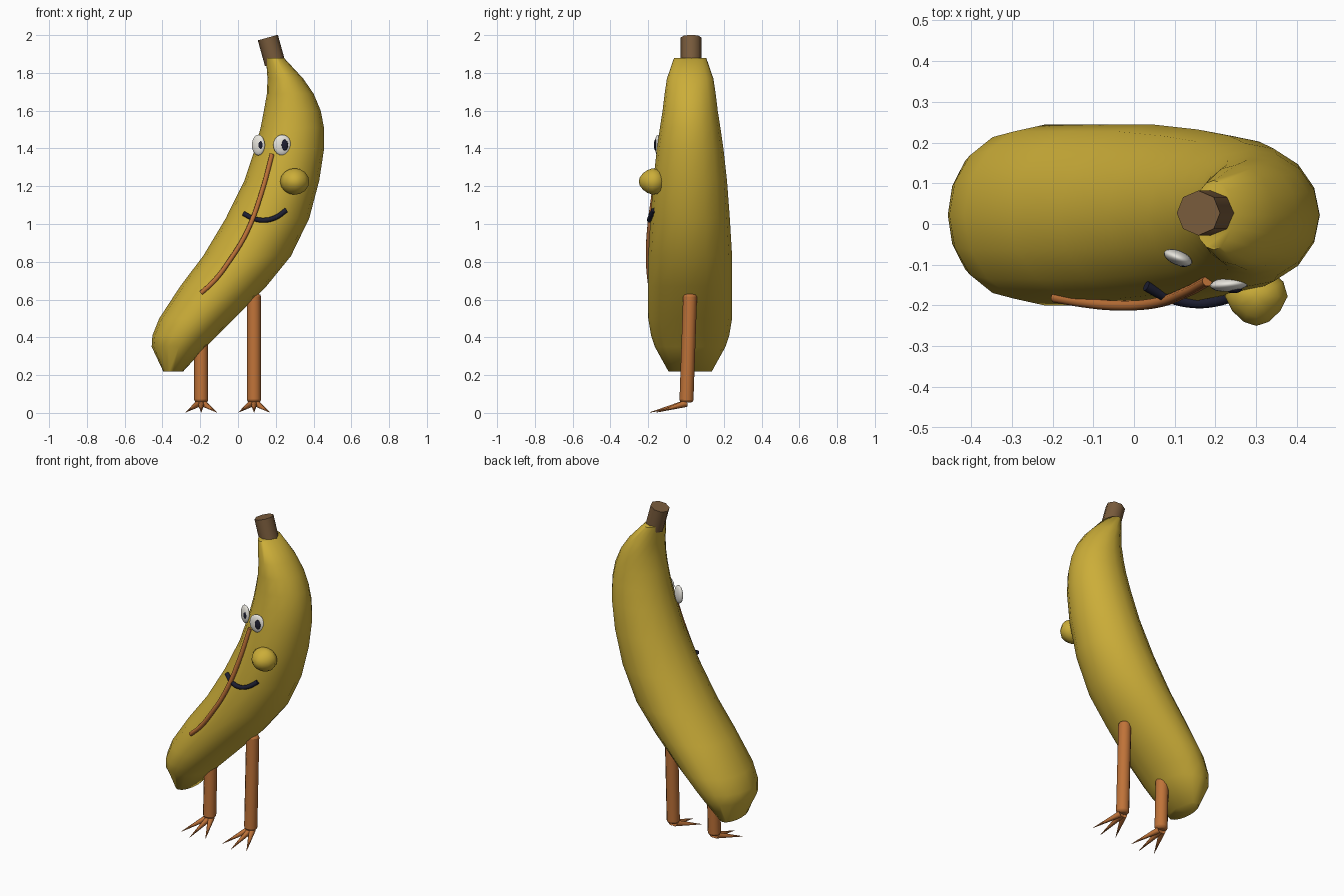
import bpy, bmesh, math
from mathutils import Vector

if "Cube" in bpy.data.objects:
    bpy.data.objects.remove(bpy.data.objects["Cube"])


def material(name, rgb):
    m = bpy.data.materials.new(name)
    m.diffuse_color = (*rgb, 1)
    m.use_nodes = True
    m.node_tree.nodes["Principled BSDF"].inputs["Base Color"].default_value = m.diffuse_color
    return m


YELLOW = material("banana yellow", (0.60, 0.42, 0.04))
ORANGE = material("leg orange", (0.52, 0.17, 0.04))
BROWN = material("stem brown", (0.19, 0.105, 0.045))
WHITE = material("eye white", (0.80, 0.78, 0.72))
DARK = material("ink navy", (0.012, 0.013, 0.03))


def finish(obj, name, mat, angle=50):
    obj.name = name
    obj.data.materials.clear()
    obj.data.materials.append(mat)
    bpy.ops.object.select_all(action='DESELECT')
    obj.select_set(True)
    bpy.context.view_layer.objects.active = obj
    bpy.ops.object.shade_smooth_by_angle(angle=math.radians(angle))
    return obj


def rod(name, a, b, r1, r2, mat, sides=12):
    """Tapered cylinder from point a to point b."""
    a, b = Vector(a), Vector(b)
    d = b - a
    bpy.ops.mesh.primitive_cone_add(vertices=sides, radius1=r1, radius2=r2, depth=d.length,
                                    location=(a + b) / 2,
                                    rotation=d.to_track_quat('Z', 'Y').to_euler())
    return finish(bpy.context.object, name, mat)


def ball(name, loc, size, mat, turn=0, segs=16, rings=10):
    bpy.ops.mesh.primitive_uv_sphere_add(segments=segs, ring_count=rings, radius=1, location=loc,
                                         rotation=(0, 0, math.radians(turn)))
    bpy.context.object.scale = size
    return finish(bpy.context.object, name, mat, 80)


def tube(name, points, radius, mat):
    """Round line through the given points."""
    cu = bpy.data.curves.new(name, 'CURVE')
    cu.dimensions = '3D'
    cu.bevel_depth = radius
    cu.bevel_resolution = 2
    cu.resolution_u = 5
    cu.use_fill_caps = True
    sp = cu.splines.new('BEZIER')
    sp.bezier_points.add(len(points) - 1)
    for bp, p in zip(sp.bezier_points, points):
        bp.co = p
        bp.handle_left_type = bp.handle_right_type = 'AUTO'
    obj = bpy.data.objects.new(name, cu)
    bpy.context.collection.objects.link(obj)
    bpy.ops.object.select_all(action='DESELECT')
    obj.select_set(True)
    bpy.context.view_layer.objects.active = obj
    bpy.ops.object.convert(target='MESH')
    return finish(bpy.context.object, name, mat)


# Banana body: level sections (height, left x, right x, half depth)
SECTIONS = [
    (0.22, -0.396, -0.29, 0.115), (0.35, -0.457, -0.17, 0.187), (0.41, -0.453, -0.11, 0.207),
    (0.50, -0.417, -0.02, 0.222), (0.67, -0.306, 0.15, 0.222), (0.83, -0.185, 0.28, 0.222),
    (1.03, -0.065, 0.377, 0.21), (1.23, 0.034, 0.43, 0.195), (1.40, 0.091, 0.456, 0.176),
    (1.51, 0.12, 0.455, 0.16), (1.60, 0.137, 0.438, 0.146), (1.69, 0.153, 0.40, 0.135),
    (1.77, 0.156, 0.345, 0.123), (1.88, 0.148, 0.243, 0.085),
]
SIDES = 16
bm = bmesh.new()
rings = []
for z, x0, x1, h in SECTIONS:
    ring = []
    for i in range(SIDES):
        t = 2 * math.pi * i / SIDES
        ring.append(bm.verts.new(((x0 + x1) / 2 + (x1 - x0) / 2 * math.cos(t),
                                  0.022 + h * math.sin(t), z)))
    rings.append(ring)
for lo, hi in zip(rings, rings[1:]):
    for i in range(SIDES):
        j = (i + 1) % SIDES
        bm.faces.new((lo[i], lo[j], hi[j], hi[i]))
bm.faces.new(rings[0][::-1])
bm.faces.new(rings[-1])
mesh = bpy.data.meshes.new("body")
bm.to_mesh(mesh)
bm.free()
body = bpy.data.objects.new("body", mesh)
bpy.context.collection.objects.link(body)
finish(body, "body", YELLOW, 60)

# Stem
rod("stem", (0.196, 0.027, 1.85), (0.158, 0.027, 1.987), 0.055, 0.055, BROWN, 8)

# Face: eyes with pupils, nose, smile
for side, x, y, turn, width in (("left", 0.108, -0.083, -22, 0.037), ("right", 0.234, -0.148, 5, 0.048)):
    ball(side + "_eye", (x, y, 1.418), (width, 0.018, 0.055), WHITE, turn)
    a = math.radians(turn)
    ball(side + "_pupil", (x + 0.012 + 0.014 * math.sin(a), y - 0.014 * math.cos(a), 1.418),
         (0.018, 0.008, 0.029), DARK, turn, 12, 8)
nose = ball("nose", (0.30, -0.178, 1.225), (0.077, 0.072, 0.07), YELLOW, 0, 12, 8)
for v in nose.data.vertices:  # narrow the nose toward its tip
    if v.co.y < 0:
        v.co.x *= 1 + 0.25 * v.co.y
        v.co.z *= 1 + 0.2 * v.co.y
tube("smile", [(0.03, -0.152, 1.055), (0.08, -0.178, 1.03), (0.14, -0.193, 1.02),
               (0.20, -0.19, 1.035), (0.255, -0.172, 1.073)], 0.013, DARK)

# Peel seam down the front
tube("peel_seam", [(0.18, -0.14, 1.37), (0.127, -0.168, 1.174), (0.048, -0.195, 0.96),
                   (-0.042, -0.2, 0.81), (-0.125, -0.192, 0.70), (-0.195, -0.18, 0.635)], 0.013, ORANGE)

# Legs and three-toed feet
for side, x, top in (("left", -0.195, 0.39), ("right", 0.085, 0.63)):
    leg = rod(side + "_leg", (x, 0.002, 0.055), (x, 0.022 * top / 0.63, top), 0.037, 0.037, ORANGE)
    bev = leg.modifiers.new("rounded_ends", 'BEVEL')
    bev.width = 0.014
    bev.segments = 2
    bev.limit_method = 'ANGLE'
    bev.angle_limit = math.radians(50)
    for k, name in ((-1, "outer"), (0, "middle"), (1, "inner")):
        rod(f"{side}_{name}_toe", (x + 0.012 * k, 0.0, 0.05),
            (x + 0.082 * k, -0.19 + 0.035 * abs(k), 0.003), 0.019, 0.001, ORANGE, 8)
